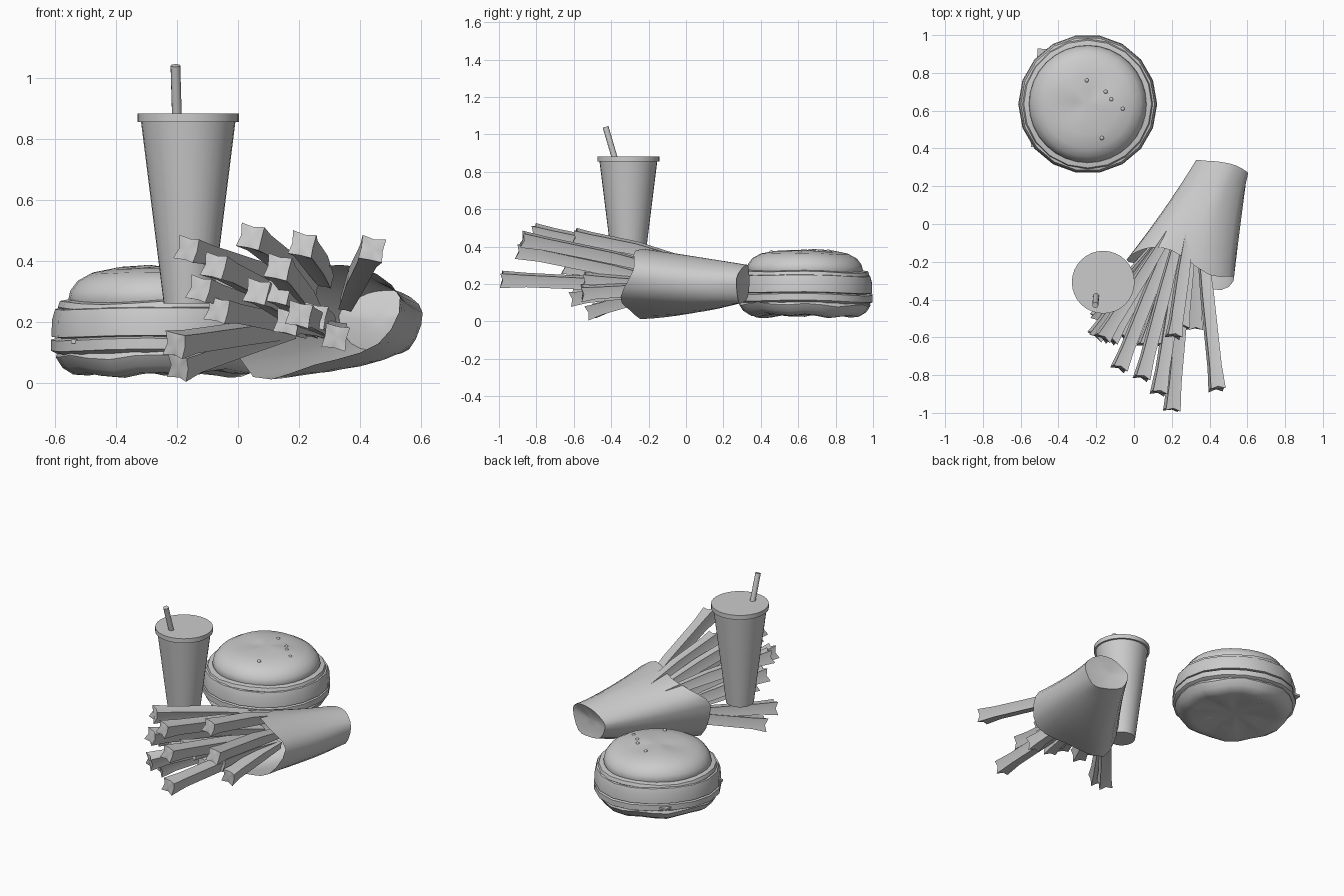
import bpy, bmesh, math
from mathutils import Vector

cube = bpy.data.objects.get("Cube")
if cube:
    bpy.data.objects.remove(cube, do_unlink=True)

grey = bpy.data.materials.new("plain grey")
grey.use_nodes = True
grey.diffuse_color = (0.6, 0.6, 0.6, 1)
grey.node_tree.nodes["Principled BSDF"].inputs["Base Color"].default_value = grey.diffuse_color


def finish(name, bm, angle=35):
    """Turn a bmesh into a shaded, coloured object."""
    bmesh.ops.recalc_face_normals(bm, faces=bm.faces)
    mesh = bpy.data.meshes.new(name)
    bm.to_mesh(mesh)
    bm.free()
    mesh.materials.append(grey)
    obj = bpy.data.objects.new(name, mesh)
    bpy.context.collection.objects.link(obj)
    bpy.ops.object.select_all(action='DESELECT')
    obj.select_set(True)
    bpy.context.view_layer.objects.active = obj
    bpy.ops.object.shade_smooth_by_angle(angle=math.radians(angle))
    return obj


def loft(name, rings, cap_start=True, cap_end=True, angle=35):
    """Skin closed rings of equal length."""
    bm = bmesh.new()
    loops = [[bm.verts.new(p) for p in ring] for ring in rings]
    n = len(loops[0])
    for a, b in zip(loops, loops[1:]):
        for i in range(n):
            j = (i + 1) % n
            bm.faces.new((a[i], a[j], b[j], b[i]))
    for wanted, loop in ((cap_start, loops[0]), (cap_end, loops[-1])):
        if wanted:
            hub = bm.verts.new(sum((v.co for v in loop), Vector()) / n)
            for i in range(n):
                bm.faces.new((loop[i], loop[(i + 1) % n], hub))
    return finish(name, bm, angle)


def lathe(name, centre, profile, sides, wave=0, lumps=5, angle=35):
    """Revolve (radius, height) pairs, with optional soft unevenness."""
    rings = []
    for r, z in profile:
        ring = []
        for i in range(sides):
            t = math.tau * i / sides
            dz = wave * (math.sin(lumps * t + 1) + math.sin(2 * t + 3))
            ring.append((centre[0] + r * math.cos(t), centre[1] + r * math.sin(t), z + dz))
        rings.append(ring)
    return loft(name, rings, angle=angle)


# Drink: tapered cup, lid and leaning straw
cup = (-0.163, -0.308)
lathe("cup_body", cup, [(0.08, 0.26), (0.155, 0.86)], 32)
lathe("cup_lid", cup, [(0.166, 0.855), (0.166, 0.883)], 32)


def rod(name, start, end, radius, sides):
    start, end = Vector(start), Vector(end)
    turn = (end - start).to_track_quat('Z', 'Y')
    circle = [turn @ Vector((radius * math.cos(math.tau * i / sides),
                             radius * math.sin(math.tau * i / sides), 0)) for i in range(sides)]
    return loft(name, [[p + c for c in circle] for p in (start, end)])


rod("straw", (-0.2, -0.38, 0.87), (-0.205, -0.43, 1.04), 0.016, 12)

# Burger: stacked layers
burger = (-0.245, 0.635)
lathe("bottom_bun", burger,
      [(0.15, 0.045), (0.25, 0.03), (0.295, 0.033), (0.33, 0.055), (0.352, 0.09), (0.34, 0.12)],
      24, 0.007, 7, 50)
lathe("patty", burger, [(0.34, 0.095), (0.368, 0.11), (0.368, 0.145), (0.34, 0.155)], 18, 0.005, 3)
lathe("filling", burger, [(0.34, 0.15), (0.366, 0.155), (0.364, 0.21), (0.354, 0.245), (0.33, 0.25)], 18, 0.004, 3)
lathe("upper_leaf", burger, [(0.34, 0.235), (0.345, 0.245), (0.338, 0.265), (0.3, 0.272)], 20, 0.004, 4)
lathe("top_bun", burger,
      [(0.3, 0.25), (0.311, 0.275), (0.304, 0.305), (0.28, 0.337), (0.235, 0.362), (0.16, 0.376), (0.07, 0.381)],
      32, 0.003, 3, 60)

# Square cheese slice whose corners poke out
slice_rings = []
for z in (0.13, 0.142):
    slice_rings.append([(burger[0] - 0.022 + 0.37 * math.cos(a), burger[1] + 0.015 + 0.37 * math.sin(a), z)
                        for a in (math.tau * (k + 0.5) / 4 - 0.07 for k in range(4))])
loft("cheese_slice", slice_rings)

# Sesame seeds
for x, y, z in ((-0.25, 0.76, 0.375), (-0.15, 0.7, 0.375), (-0.12, 0.66, 0.377),
                (-0.06, 0.61, 0.37), (-0.17, 0.455, 0.37)):
    bm = bmesh.new()
    bmesh.ops.create_icosphere(bm, subdivisions=2, radius=0.011)
    bmesh.ops.translate(bm, verts=bm.verts, vec=(x, y, z))
    finish("sesame_seed", bm, 60)


# Carton: sections from the open mouth to the closed foot
def closed_curve(points, steps=3):
    """Smooth ring through the given points."""
    pts = [Vector(p) for p in points]
    n, out = len(pts), []
    for i in range(n):
        a, b, c, d = (pts[(i + k) % n] for k in (-1, 0, 1, 2))
        for s in range(steps):
            t = s / steps
            out.append(b + 0.5 * t * (c - a + t * (2 * a - 5 * b + 4 * c - d + t * (3 * b - a - 3 * c + d))))
    return out


mouth = closed_curve([(-0.04, -0.19, 0.25), (0.06, -0.13, 0.34), (0.2, -0.14, 0.375), (0.4, -0.27, 0.38),
                      (0.53, -0.28, 0.28), (0.46, -0.35, 0.13), (0.25, -0.3, 0.06), (0.05, -0.22, 0.02)])
waist = closed_curve([(0.16, 0.08, 0.22), (0.22, 0.08, 0.305), (0.34, 0.07, 0.34), (0.45, 0.06, 0.335),
                      (0.56, 0.03, 0.255), (0.54, 0.03, 0.13), (0.4, 0.03, 0.055), (0.22, 0.04, 0.06)])
foot = closed_curve([(0.33, 0.34, 0.22), (0.38, 0.335, 0.27), (0.45, 0.33, 0.3), (0.54, 0.31, 0.295),
                     (0.605, 0.27, 0.23), (0.56, 0.28, 0.11), (0.47, 0.3, 0.1), (0.37, 0.33, 0.13)])
sections = []
for k in range(9):
    t = k / 8
    sections.append([a * (1 - t) * (1 - 2 * t) + b * 4 * t * (1 - t) + c * t * (2 * t - 1)
                     for a, b, c in zip(mouth, waist, foot)])
# Foot folded slightly inward
foot_centre = sum(foot, Vector()) / len(foot) + Vector((-0.01, -0.03, 0))
sections.append([p.lerp(foot_centre, 0.6) for p in foot])
loft("fries_carton", sections, cap_start=False, angle=45)


# Fries: pinched square sticks with flared, hollowed ends, fanning out of the mouth
def fry(tip):
    tip = Vector(tip)
    base = Vector((0.23 + 0.28 * tip.x, -0.05, max(0.17, tip.z + 0.22 * (tip.y + 0.05))))
    turn = (tip - base).to_track_quat('Y', 'Z')
    rings = []
    for t, size in ((0, 0.03), (0.4, 0.044), (0.85, 0.046), (1, 0.056)):
        sag = Vector((0, 0, 0.01 * math.sin(math.pi * t)))
        ring = []
        for i in range(8):
            a = math.tau * i / 8 + math.pi / 4 + 0.2
            r = size * (0.63 if i % 2 else 1)
            back = -0.014 if i % 2 and t == 1 else 0
            ring.append(base.lerp(tip, t) + sag + turn @ Vector((r * math.cos(a), back, r * math.sin(a))))
        rings.append(ring)
    loft("fry", rings, angle=55)


for tip in ((-0.17, -0.61, 0.44), (-0.13, -0.62, 0.31), (-0.07, -0.6, 0.24), (-0.08, -0.77, 0.385),
            (0.04, -0.82, 0.48), (0.13, -0.9, 0.38), (0.21, -0.6, 0.455), (0.44, -0.88, 0.44),
            (-0.21, -0.6, 0.125), (-0.2, -0.51, 0.05), (0.32, -0.56, 0.15), (0.2, -0.99, 0.225),
            (0.06, -0.65, 0.3), (0.13, -0.65, 0.3), (0.16, -0.6, 0.2), (0.25, -0.55, 0.22)):
    fry(tip)
